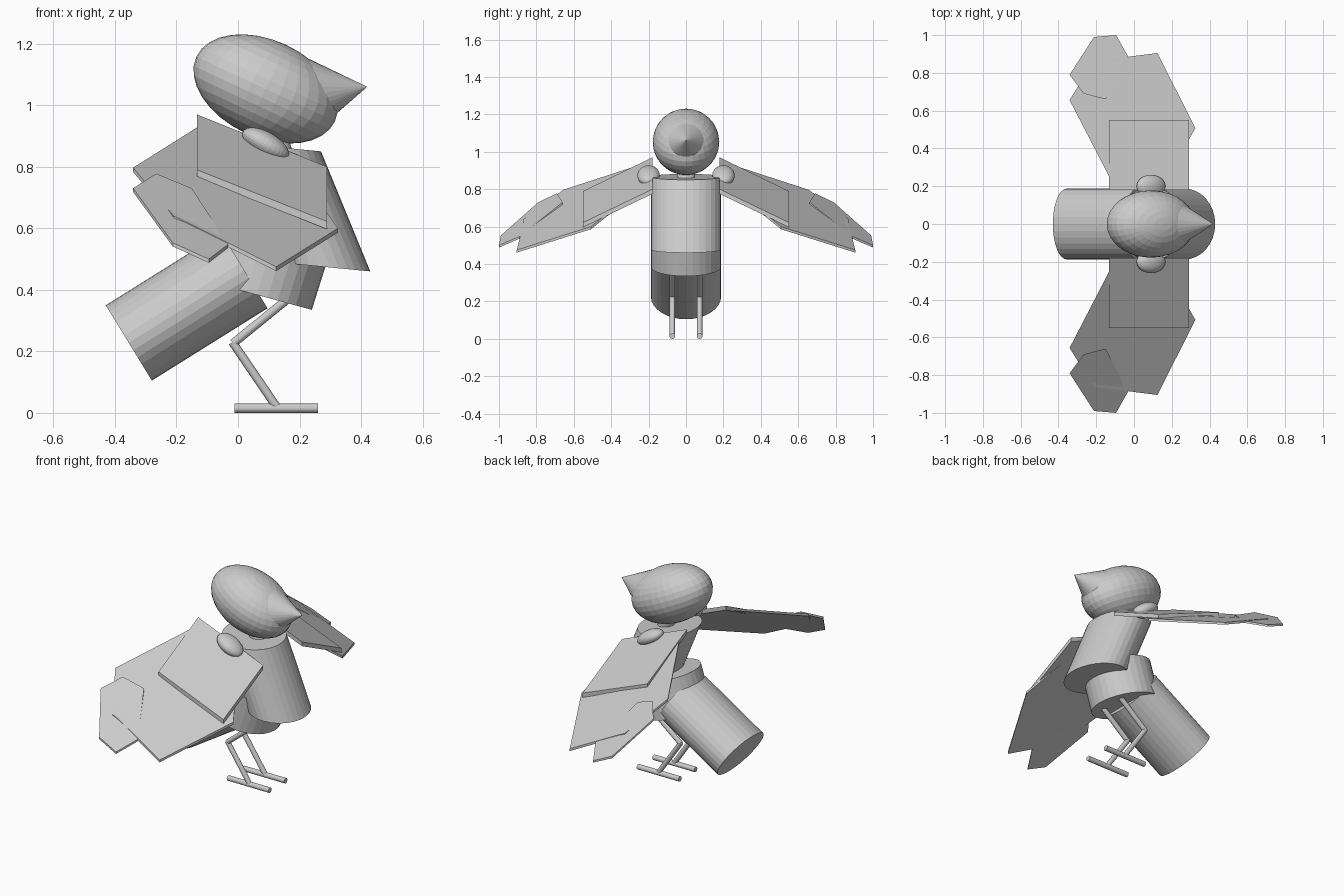
import bpy, bmesh, math
from mathutils import Vector, Matrix

if "Cube" in bpy.data.objects:
    bpy.data.objects.remove(bpy.data.objects["Cube"])


def add_object(name, bm):
    bmesh.ops.recalc_face_normals(bm, faces=bm.faces)
    me = bpy.data.meshes.new(name)
    bm.to_mesh(me)
    bm.free()
    ob = bpy.data.objects.new(name, me)
    bpy.context.collection.objects.link(ob)
    return ob


def drum(name, c0, c1, u0, ry0, y=0.0, n=32):
    """Elliptical, possibly sheared cylinder; c0, c1 and u0 are (x, z) pairs."""
    bm = bmesh.new()
    rings = []
    for cx, cz in (c0, c1):
        ring = []
        for i in range(n):
            a = 2 * math.pi * i / n
            ring.append(bm.verts.new((cx + u0[0] * math.cos(a),
                                      y + ry0 * math.sin(a),
                                      cz + u0[1] * math.cos(a))))
        rings.append(ring)
    for i in range(n):
        j = (i + 1) % n
        bm.faces.new((rings[0][i], rings[0][j], rings[1][j], rings[1][i]))
    bm.faces.new(rings[0])
    bm.faces.new(rings[1])
    return add_object(name, bm)


def rod(name, p, q, y, r):
    """Round rod in a plane of constant y."""
    d = Vector((q[0] - p[0], q[1] - p[1])).normalized()
    return drum(name, p, q, (-d.y * r, d.x * r), r, y, 16)


def ellipsoid(name, loc, radii, tilt, seg=32, rings=16):
    bm = bmesh.new()
    m = (Matrix.Translation(loc) @ Matrix.Rotation(math.radians(tilt), 4, 'Y')
         @ Matrix.Diagonal((*radii, 1)))
    bmesh.ops.create_uvsphere(bm, u_segments=seg, v_segments=rings, radius=1, matrix=m)
    return add_object(name, bm)


def panel(name, pts, side, thick):
    """Flat feather panel, extruded downwards."""
    bm = bmesh.new()
    top = [bm.verts.new((x, y * side, z)) for x, y, z in pts]
    low = [bm.verts.new((x, y * side, z - thick)) for x, y, z in pts]
    bm.faces.new(top)
    bm.faces.new(low[::-1])
    for i in range(len(pts)):
        j = (i + 1) % len(pts)
        bm.faces.new((top[i], low[i], low[j], top[j]))
    return add_object(name, bm)


# Body drums
drum("torso", (0.266, 0.476), (0.106, 0.866), (0.164, -0.016), 0.188)
drum("hips", (0.06, 0.384), (0.125, 0.59), (0.18, -0.049), 0.188)
drum("tail", (-0.355, 0.2275), (0.021, 0.4625), (0.075, -0.1225), 0.188)
drum("neck", (0.14, 0.82), (0.10, 0.96), (0.048, -0.008), 0.048)

# Head and beak
ellipsoid("head", (0.09, 0, 1.053), (0.2486, 0.178, 0.158), 25)
bm = bmesh.new()
tip, axis, length = Vector((0.42, 0, 1.06)), Vector((0.991, 0, 0.136)), 0.2
m = Matrix.Translation(tip - axis * length / 2) @ axis.to_track_quat('Z', 'Y').to_matrix().to_4x4()
bmesh.ops.create_cone(bm, cap_ends=True, segments=32, radius1=0.132, radius2=0,
                      depth=length, matrix=m)
add_object("beak", bm)

# Wing panels: inner, middle, outer
inner = [(-0.133, 0.18, 0.97), (0.29, 0.18, 0.80), (0.29, 0.55, 0.622), (-0.133, 0.55, 0.79)]
middle = [(-0.133, 0.254, 0.928), (0.20, 0.286, 0.778), (0.325, 0.508, 0.60),
          (0.124, 0.905, 0.475), (-0.167, 0.868, 0.62), (-0.209, 0.868, 0.64),
          (-0.341, 0.656, 0.797)]
outer = [(-0.341, 0.79, 0.73), (-0.266, 0.69, 0.778), (-0.15, 0.66, 0.73),
         (-0.032, 0.889, 0.548), (-0.095, 1.0, 0.50), (-0.212, 0.99, 0.553)]

for side, label in ((-1, "right"), (1, "left")):
    panel(label + "_inner_wing", inner, side, 0.025)
    panel(label + "_middle_wing", middle, side, 0.014)
    panel(label + "_outer_wing", outer, side, 0.012)
    ellipsoid(label + "_shoulder", (0.09, 0.2 * side, 0.873), (0.085, 0.06, 0.04), 30)
    # Leg: thigh, shin and foot
    y = 0.073 * side
    rod(label + "_thigh", (0.18, 0.385), (-0.016, 0.226), y, 0.014)
    rod(label + "_shin", (-0.018, 0.23), (0.125, 0.02), y, 0.014)
    rod(label + "_foot", (-0.012, 0.015), (0.26, 0.015), y, 0.015)
